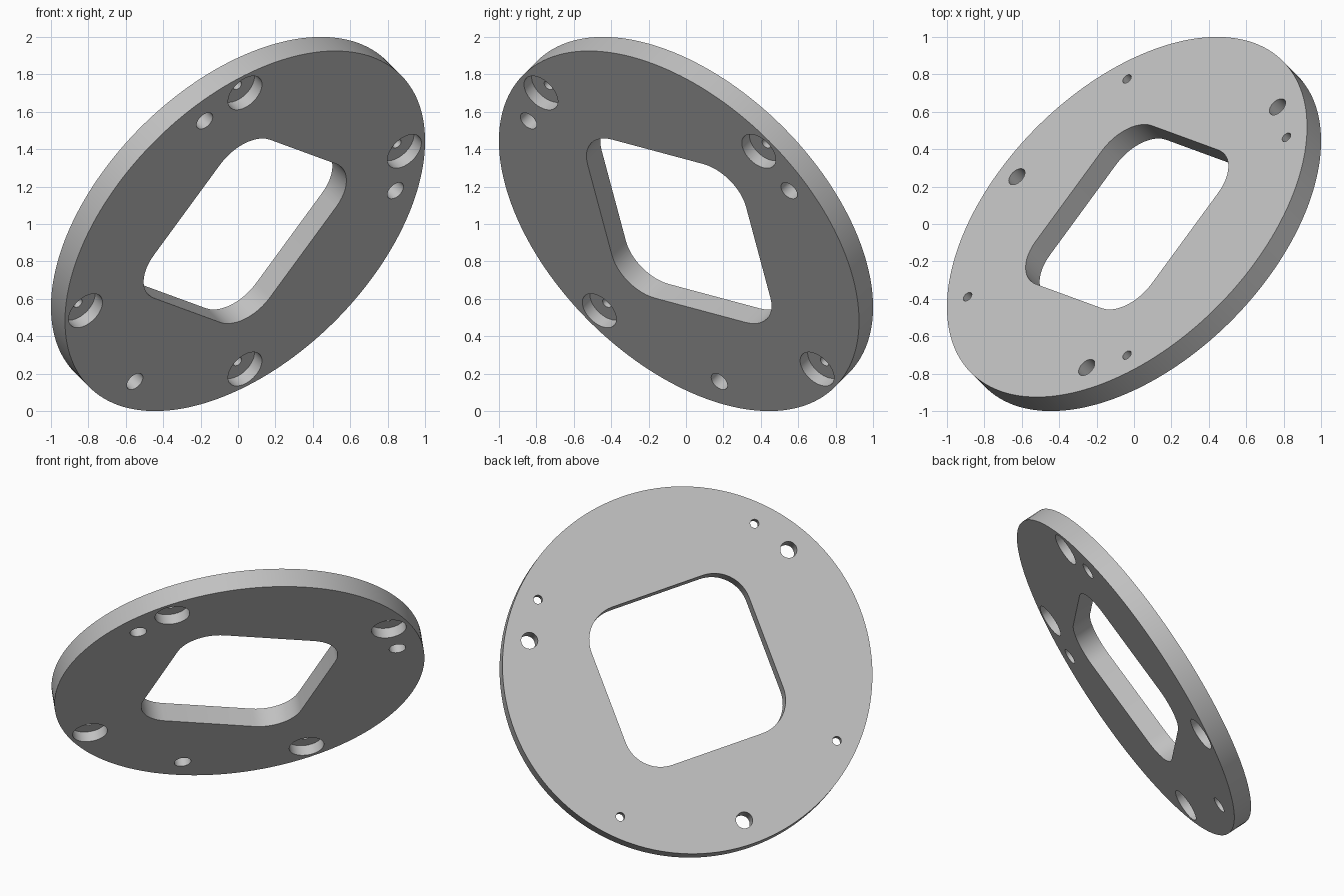
import bpy, bmesh
from math import cos, sin, pi, radians, sqrt
from mathutils import Matrix, Vector

cube = bpy.data.objects.get("Cube")
if cube:
    bpy.data.objects.remove(cube, do_unlink=True)

RADIUS, THICK = 1.179, 0.13
TOP, BOTTOM = THICK / 2, -THICK / 2
OVER = 0.05                      # how far cutters poke out of the plate

grey = bpy.data.materials.new("plain grey")
grey.use_nodes = True
colour = (0.53, 0.53, 0.53, 1)
grey.diffuse_color = colour
grey.node_tree.nodes["Principled BSDF"].inputs["Base Color"].default_value = colour


def prism(name, outline, z0, z1):
    """Solid made by extruding a closed 2D outline from z0 to z1."""
    bm = bmesh.new()
    face = bm.faces.new([bm.verts.new((x, y, z0)) for x, y in outline])
    grown = bmesh.ops.extrude_face_region(bm, geom=[face])
    verts = [g for g in grown["geom"] if isinstance(g, bmesh.types.BMVert)]
    bmesh.ops.translate(bm, verts=verts, vec=(0, 0, z1 - z0))
    bmesh.ops.recalc_face_normals(bm, faces=bm.faces)
    mesh = bpy.data.meshes.new(name)
    bm.to_mesh(mesh)
    bm.free()
    mesh.materials.append(grey)
    obj = bpy.data.objects.new(name, mesh)
    bpy.context.collection.objects.link(obj)
    return obj


def circle(r, n, cx=0, cy=0):
    return [(cx + r * cos(2 * pi * i / n), cy + r * sin(2 * pi * i / n)) for i in range(n)]


def rounded_diamond(half, r, steps=12):
    """Rounded square whose corners lie on the axes."""
    points, reach = [], sqrt(2) * (half - r)
    for k in range(4):
        mid = k * pi / 2
        for i in range(steps + 1):
            a = mid - pi / 4 + pi / 2 * i / steps
            points.append((reach * cos(mid) + r * cos(a), reach * sin(mid) + r * sin(a)))
    return points


def hole(name, ring, degrees, r, z0, z1):
    a = radians(degrees)
    return prism(name, circle(r, 40, ring * cos(a), ring * sin(a)), z0, z1)


plate = prism("round_plate", circle(RADIUS, 160), BOTTOM, TOP)

# Central window
cutters = [prism("window_cutter", rounded_diamond(0.537, 0.23), BOTTOM - OVER, TOP + OVER)]

# Four counterbored screw holes, recessed from the underside
for angle in range(0, 360, 90):
    cutters.append(hole("counterbore_cutter", 1.044, angle, 0.111, BOTTOM - OVER, BOTTOM + 0.07))
    cutters.append(hole("screw_hole_cutter", 1.044, angle, 0.028, BOTTOM, TOP + OVER))

# Three plain mounting holes
for angle in (15, 135, 255):
    cutters.append(hole("mounting_hole_cutter", 1.02, angle, 0.053, BOTTOM - OVER, TOP + OVER))

bpy.ops.object.select_all(action="DESELECT")
bpy.context.view_layer.objects.active = plate
plate.select_set(True)
for cutter in cutters:
    cutter.hide_render = True
    mod = plate.modifiers.new("cut", "BOOLEAN")
    mod.operation, mod.solver, mod.object = "DIFFERENCE", "EXACT", cutter
    bpy.ops.object.modifier_apply(modifier=mod.name)
    bpy.data.objects.remove(cutter, do_unlink=True)

# Tilt the plate so that its axis runs along a cube diagonal
axis = Vector((-1, 1, 1)).normalized()
along = Vector((2, 1, 1)).normalized()
tilt = Matrix((along, axis.cross(along), axis)).transposed().to_4x4()
plate.data.transform(Matrix.Translation((0, 0, 1)) @ tilt)

bpy.ops.object.shade_smooth_by_angle(angle=radians(30))
